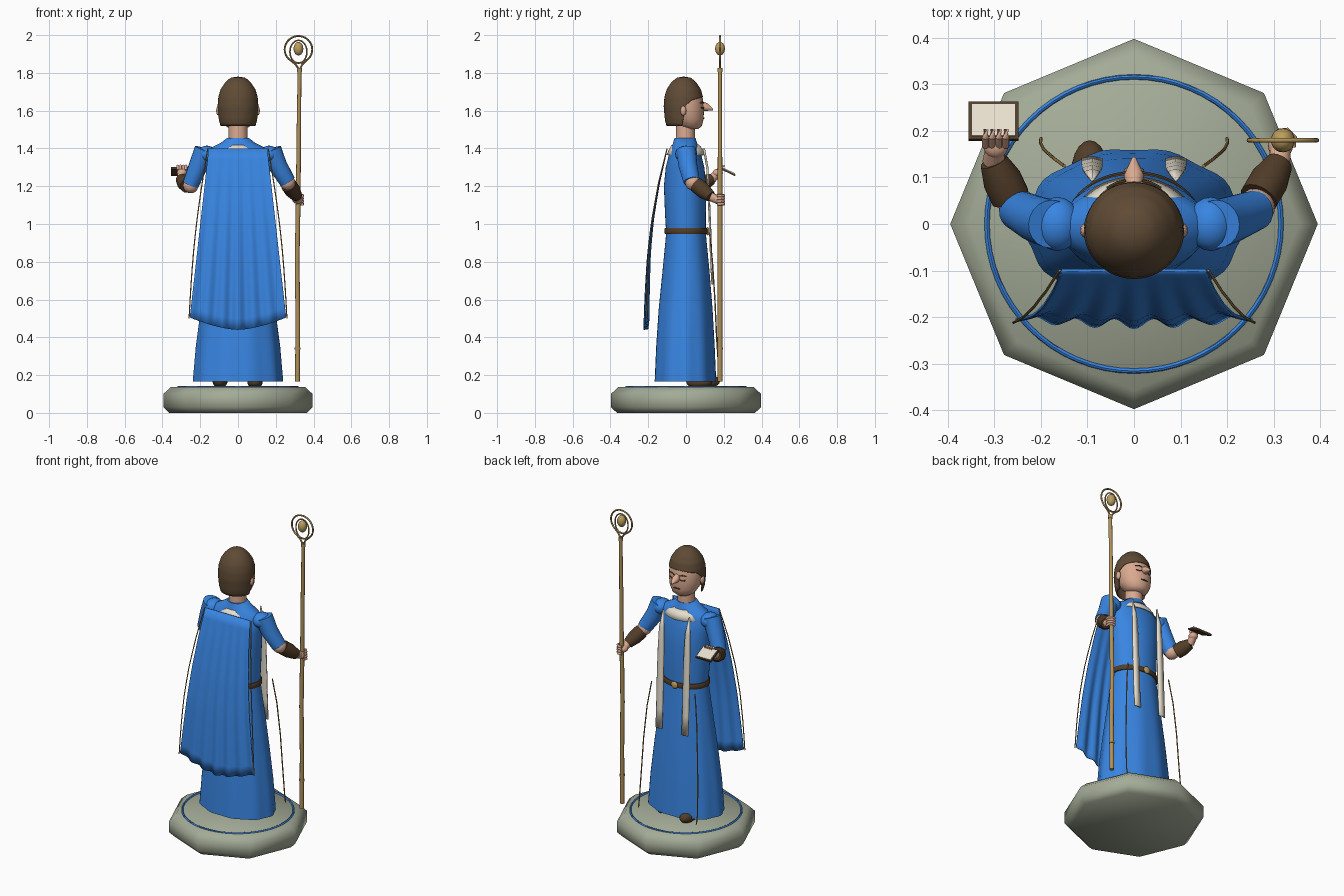
import bpy, bmesh, math
from mathutils import Vector

if "Cube" in bpy.data.objects:
    bpy.data.objects.remove(bpy.data.objects["Cube"])

def mat(name, rgb):
    m = bpy.data.materials.new(name)
    m.diffuse_color = (*rgb, 1)
    m.use_nodes = True
    m.node_tree.nodes["Principled BSDF"].inputs["Base Color"].default_value = m.diffuse_color
    return m

BLUE = mat("blue_cloth", (0.04, 0.235, 0.76))
STONE = mat("pale_stone", (0.37, 0.41, 0.31))
HAIR = mat("brown_hair", (0.115, 0.07, 0.036))
LEATHER = mat("dark_leather", (0.085, 0.047, 0.022))
SKIN = mat("skin", (0.70, 0.40, 0.28))
CREAM = mat("cream_cloth", (0.80, 0.74, 0.62))
GOLD = mat("gold", (0.50, 0.34, 0.11))
WOOD = mat("staff_wood", (0.43, 0.28, 0.10))
TRIM = mat("trim_cord", (0.36, 0.22, 0.07))

def finish(name, bm, m, angle=45):
    bmesh.ops.remove_doubles(bm, verts=bm.verts[:], dist=1e-5)
    bmesh.ops.recalc_face_normals(bm, faces=bm.faces[:])
    me = bpy.data.meshes.new(name)
    bm.to_mesh(me)
    bm.free()
    me.materials.append(m)
    for p in me.polygons:
        p.use_smooth = True
    me.set_sharp_from_angle(angle=math.radians(angle))
    ob = bpy.data.objects.new(name, me)
    bpy.context.collection.objects.link(ob)
    return ob

def grid(name, rows, m, closed=True, caps=True, angle=45, thick=0):
    """Skin a list of equal-length point rows."""
    bm = bmesh.new()
    vs = [[bm.verts.new(p) for p in r] for r in rows]
    n = len(rows[0])
    for a, b in zip(vs, vs[1:]):
        for i in range(n if closed else n - 1):
            j = (i + 1) % n
            bm.faces.new((a[i], a[j], b[j], b[i]))
    if closed and caps:
        bm.faces.new(vs[0])
        bm.faces.new(vs[-1])
    ob = finish(name, bm, m, angle)
    if thick:
        s = ob.modifiers.new("thickness", 'SOLIDIFY')
        s.thickness = thick
        s.offset = 0
    return ob

def loft(name, rows, m, n=32, folds=0, caps=True, angle=45, thick=0):
    """Elliptical rings (z, centre y, rx, ry, fold depth)."""
    out = []
    for z, cy, rx, ry, *f in rows:
        ring = []
        for i in range(n):
            a = math.tau * i / n
            k = 1 + (f[0] if f else 0) * math.cos(folds * a)
            ring.append((rx * k * math.cos(a), cy + ry * k * math.sin(a), z))
        out.append(ring)
    return grid(name, out, m, True, caps, angle, thick)

def tube(name, pts, radii, m, n=12, closed=False):
    """Round tube along a path; radii is one number or one per point."""
    pts = [Vector(p) for p in pts]
    if not isinstance(radii, (list, tuple)):
        radii = [radii] * len(pts)
    flat = max(p.z for p in pts) - min(p.z for p in pts) < .001
    ref = Vector((0, 0, 1)) if flat else Vector((0, 1, 0))
    rows = []
    for i, p in enumerate(pts):
        a = pts[i - 1] if closed or i else p
        b = pts[(i + 1) % len(pts)] if closed or i < len(pts) - 1 else p
        t = (b - a).normalized()
        u = t.cross(ref).normalized()
        v = t.cross(u)
        rows.append([p + radii[i] * (u * math.cos(math.tau * k / n) + v * math.sin(math.tau * k / n))
                     for k in range(n)])
    if closed:
        rows.append(rows[0])
    return grid(name, rows, m, caps=not closed)

def ball(name, c, s, m, seg=20):
    bm = bmesh.new()
    bmesh.ops.create_uvsphere(bm, u_segments=seg, v_segments=seg // 2, radius=1)
    for v in bm.verts:
        v.co = Vector(c) + Vector((v.co.x * s[0], v.co.y * s[1], v.co.z * s[2]))
    return finish(name, bm, m, 60)

def box(name, c, s, m, tilt=0):
    bm = bmesh.new()
    bmesh.ops.create_cube(bm, size=1)
    for v in bm.verts:
        v.co = Vector((v.co.x * s[0], v.co.y * s[1], v.co.z * s[2]))
    ob = finish(name, bm, m)
    ob.location = c
    ob.rotation_euler.x = tilt
    return ob

def lerp(table, x):
    for (x0, y0), (x1, y1) in zip(table, table[1:]):
        if x <= x1:
            return y0 + (y1 - y0) * (x - x0) / (x1 - x0)
    return table[-1][1]

def loop(cx, cy, cz, rx, rz, n=40):
    return [(cx + rx * math.cos(math.tau * i / n), cy, cz + rz * math.sin(math.tau * i / n)) for i in range(n)]

# Octagonal base with an inlaid ring
loft("base", [(0, 0, .365, .365), (.03, 0, .395, .398), (.1, 0, .395, .398), (.137, 0, .355, .358)], STONE, 8, angle=60)
tube("base_ring", [(.316 * math.cos(math.tau * i / 64), .316 * math.sin(math.tau * i / 64), .138) for i in range(64)],
     .0055, BLUE, 8, True)

# Robe, belt and collar
loft("robe_skirt", [(.165, -.003, .235, .165, .02), (.35, -.003, .22, .157, .016), (.55, -.002, .195, .144, .01),
                    (.75, 0, .167, .125, .005), (.95, 0, .138, .105)], BLUE, 60, 10)
loft("robe_torso", [(.95, 0, .135, .105), (1.05, -.003, .143, .108), (1.2, -.005, .15, .112), (1.3, -.005, .157, .102),
                    (1.37, -.005, .16, .085), (1.405, -.005, .14, .073), (1.43, -.005, .09, .063),
                    (1.455, -.005, .058, .056)], BLUE, 40)
loft("belt", [(.947, 0, .144, .111), (.953, 0, .147, .114), (.973, 0, .147, .114), (.979, 0, .143, .11)], LEATHER, 40)
ball("belt_buckle", (0, .114, .962), (.022, .01, .022), GOLD)
loft("collar", [(1.365, 0, .13, .1), (1.395, 0, .108, .087), (1.418, -.003, .075, .07)], CREAM, 40, caps=False, thick=.005)

# Shoes, the left one stepping forward
ball("left_shoe", (-.095, .11, .168), (.04, .07, .036), LEATHER)
ball("right_shoe", (.09, .07, .16), (.04, .068, .03), LEATHER)

# Hanging stoles and loose front cords
for side, s in (("left", -1), ("right", 1)):
    rows = []
    for z, y, w in ((1.4, .095, .002), (1.3, .113, .016), (1.15, .121, .021), (.98, .128, .022), (.8, .134, .022), (.68, .141, .022)):
        rows.append([(s * .09 - w, y - .003, z), (s * .09, y + .002, z), (s * .09 + w, y - .003, z)])
    grid(side + "_stole", rows, CREAM, closed=False, thick=.007)
    tube(side + "_front_cord", [(s * .15, .125, .95), (s * .171, .14, .8), (s * .186, .153, .6), (s * .195, .162, .4),
                                (s * .201, .174, .22), (s * .2, .184, .17)], .0035, TRIM, 8)

# Cape, flaring and rippling towards its hem
CAPE_Y = ((0, -.1), (.2, -.145), (.4, -.178), (.6, -.198), (.8, -.207), (1, -.212))
rows = []
for i in range(17):
    t = i / 16
    row = []
    for j in range(61):
        u = j / 30 - 1
        hem = .44 + .065 * abs(u) ** 1.6
        y = lerp(CAPE_Y, t) - .011 * t * math.cos(u * math.pi * 6) * (1 - .4 * abs(u)) + .012 * t * u * u
        row.append((u * (.155 + .1 * t), y, 1.4 + (hem - 1.4) * t))
    rows.append(row)
grid("cape", rows, BLUE, closed=False, thick=.006)
for side, s in (("left", -1), ("right", 1)):
    tube(side + "_cape_trim", [(s * (.16 + .099 * t + .016 * math.sin(math.pi * t)), lerp(CAPE_Y, t), 1.4 - .9 * t)
                               for t in [k / 10 for k in range(11)]], .003, TRIM, 8)

# Neck, head and face
tube("neck", [(0, -.003, 1.42), (0, -.003, 1.56)], [.052, .048], SKIN, 24)
loft("head", [(1.503, .03, .04, .036), (1.52, .022, .068, .062), (1.555, .01, .088, .083), (1.6, .002, .097, .093),
              (1.66, -.005, .098, .095), (1.72, -.01, .08, .08), (1.755, -.012, .045, .045)], SKIN, 32, angle=60)
tube("nose", [(0, .078, 1.636), (0, .105, 1.618), (0, .143, 1.605)], [.016, .022, .004], SKIN)
ball("mouth", (0, .091, 1.56), (.024, .008, .004), LEATHER)
for side, s in (("left", -1), ("right", 1)):
    ball(side + "_ear", (s * .104, -.014, 1.6), (.012, .016, .026), SKIN, 12)
    tube(side + "_eye", [(s * .02, .093, 1.617), (s * .036, .089, 1.612), (s * .053, .08, 1.617)], .0035, LEATHER, 6)
    tube(side + "_brow", [(s * .018, .092, 1.64), (s * .037, .088, 1.646), (s * .058, .077, 1.641)], .0035, HAIR, 6)

# Bowl-cut hair, short over the face and long at the back
HAIR_R = ((1.51, .088), (1.55, .099), (1.62, .106), (1.67, .102), (1.71, .091), (1.745, .068), (1.765, .047), (1.773, .034))
FRINGE = ((-1, 1.52), (-.06, 1.52), (.08, 1.625), (.4, 1.655), (1, 1.672))
rows = []
for i in range(19):
    row = []
    for j in range(64):
        a = math.tau * j / 64
        c = math.sin(a)
        low = lerp(FRINGE, c)
        z = low + (1.773 - low) * min(i / 17, 1)
        r = lerp(HAIR_R, z)
        if i == 18:
            r, z = 0, 1.778
        row.append((r * math.cos(a), -.012 + r * c * .98, z))
    rows.append(row)
grid("hair", rows, HAIR, caps=False, angle=70, thick=.005)

# Arms: sleeve, elbow, cuff, hand
ARMS = (("left", -1, (-.25, .03, 1.21), (-.266, .058, 1.205), (-.302, .135, 1.237), (-.297, .168, 1.27)),
        ("right", 1, (.262, .03, 1.225), (.268, .055, 1.207), (.312, .13, 1.145), (.315, .168, 1.128)))
for side, s, elbow, c0, c1, hand in ARMS:
    tube(side + "_sleeve", [(s * .178, 0, 1.395), (s * .21, .01, 1.31), elbow], [.052, .05, .043], BLUE, 20)
    ball(side + "_shoulder", (s * .165, 0, 1.37), (.05, .058, .045), BLUE)
    ball(side + "_elbow", Vector(elbow) + Vector((0, .006, -.006)), (.041, .041, .041), SKIN)
    mid = (Vector(c0) + Vector(c1)) / 2
    tube(side + "_cuff", [c0, mid, c1], [.042, .042, .03], LEATHER, 20)
    tube(side + "_wrist", [c1, hand], [.024, .022], SKIN)
    ball(side + "_palm", hand, (.027, .027, .022), SKIN)
for k in range(4):
    x = -.319 + k * .0145
    tube(f"left_finger_{k}", [(x, .168, 1.285), (x, .186, 1.308), (x + .001, .203, 1.306)], [.008, .0075, .006], SKIN, 8)
    z = 1.105 + k * .015
    tube(f"right_finger_{k}", [(.34, .165, z), (.343, .185, z), (.328, .2, z), (.308, .197, z)], .0075, SKIN, 8)

# Open book on the left hand
TILT = -.45
box("book_cover", (-.302, .221, 1.277), (.107, .09, .01), LEATHER, TILT)
box("book_pages", (-.302, .223, 1.281), (.094, .076, .009), CREAM, TILT)

# Staff with a ringed finial
tube("staff", [(.315, .18, .165), (.317, .18, .5), (.313, .18, .8), (.319, .18, 1.15), (.322, .18, 1.5), (.326, .18, 1.82)],
     [.013, .0125, .0125, .0125, .0115, .01], WOOD)
tube("staff_collar", [(.326, .18, 1.805), (.326, .18, 1.825)], .0135, WOOD)
tube("staff_band", [(.316, .18, .335), (.316, .18, .346)], .016, WOOD)
tube("finial_ring", loop(.32, .18, 1.924, .073, .071), .005, WOOD, 8, True)
tube("finial_inner_ring", loop(.32, .18, 1.912, .045, .06), .004, WOOD, 8, True)
for side, s in (("left", -1), ("right", 1)):
    tube(side + "_finial_prong", [(.325, .18, 1.815), (.323 + s * .018, .18, 1.845), (.32 + s * .046, .18, 1.87)], .005, WOOD, 8)
ball("finial_orb", (.32, .18, 1.928), (.026, .026, .036), GOLD)
